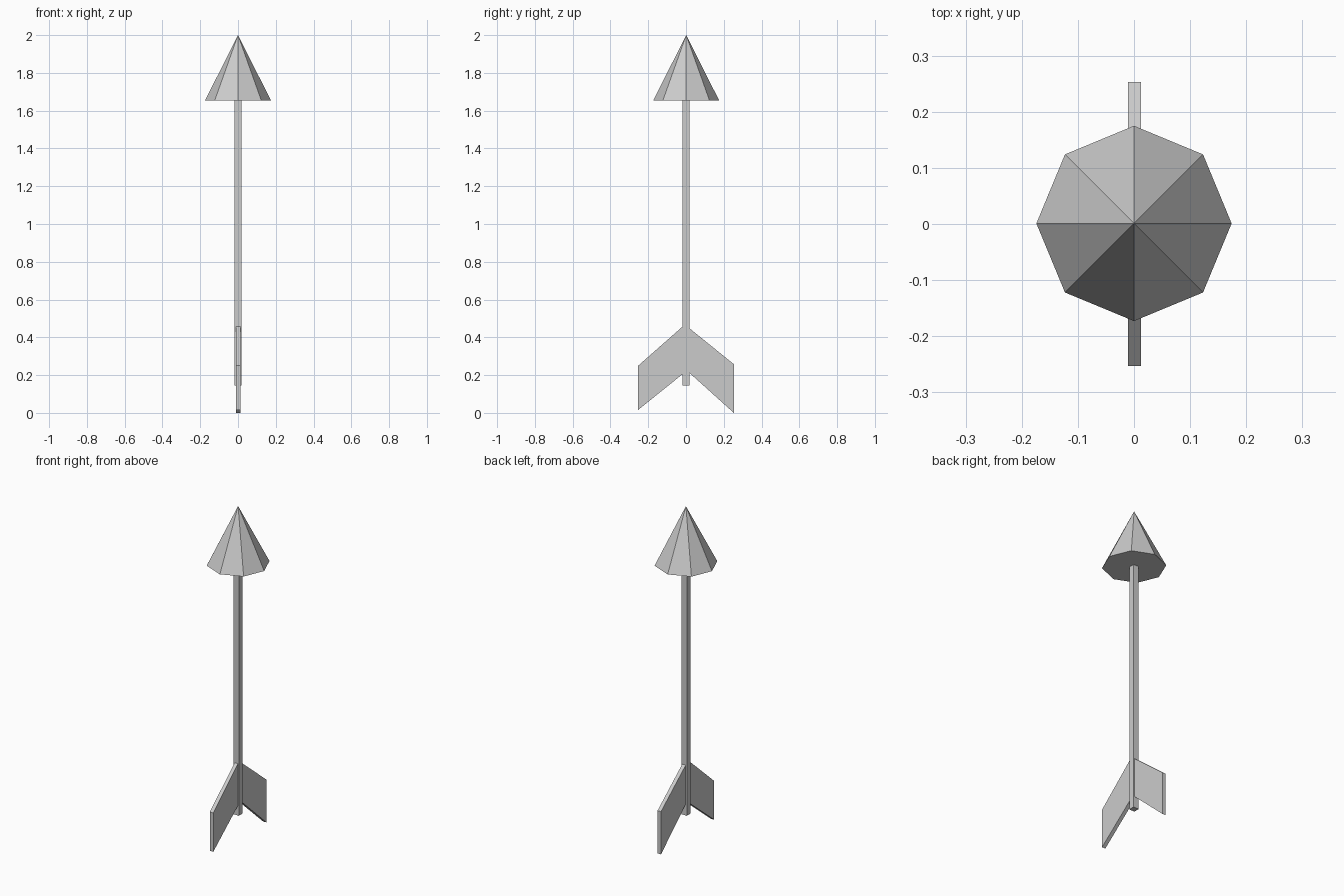
import bpy, bmesh

if "Cube" in bpy.data.objects:
    bpy.data.objects.remove(bpy.data.objects["Cube"])


def make_object(name, bm):
    bmesh.ops.recalc_face_normals(bm, faces=bm.faces)
    mesh = bpy.data.meshes.new(name)
    bm.to_mesh(mesh)
    bm.free()
    obj = bpy.data.objects.new(name, mesh)
    bpy.context.collection.objects.link(obj)
    return obj


def fin(name, profile, x0, x1):
    """Extrude a (y, z) profile into a thin plate along x."""
    bm = bmesh.new()
    face = bm.faces.new([bm.verts.new((x0, y, z)) for y, z in profile])
    new = bmesh.ops.extrude_face_region(bm, geom=[face])["geom"]
    verts = [g for g in new if isinstance(g, bmesh.types.BMVert)]
    bmesh.ops.translate(bm, verts=verts, vec=(x1 - x0, 0, 0))
    return make_object(name, bm)


# Eight-sided arrow head, with a corner on each axis
bpy.ops.mesh.primitive_cone_add(vertices=8, radius1=0.174, radius2=0, depth=0.345,
                                location=(0, 0.001, 1.8275))
bpy.context.object.name = "arrow_head"

# Square shaft
bpy.ops.mesh.primitive_cube_add(size=1, location=(0, 0, 0.9))
shaft = bpy.context.object
shaft.name = "shaft"
shaft.scale = (0.036, 0.036, 1.51)

# Swept-back tail fins, slightly different in height
fin("front_fin", [(-0.017, 0.458), (-0.253, 0.25), (-0.253, 0.016), (-0.017, 0.206)],
    -0.0105, 0.0125)
fin("back_fin", [(0.017, 0.449), (0.253, 0.258), (0.253, 0.0), (0.017, 0.213)],
    -0.0105, 0.0125)
